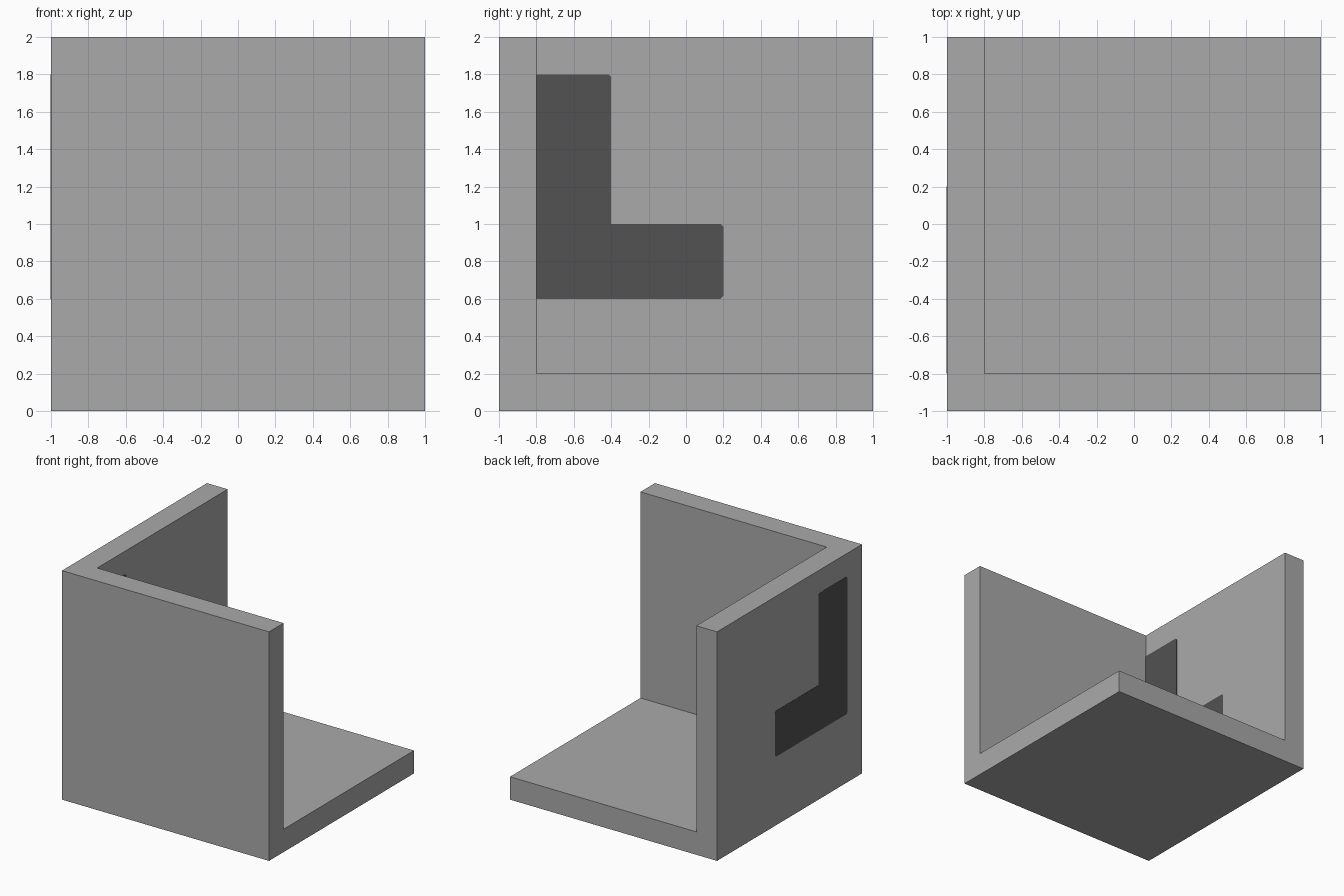
import bpy
import bmesh

if "Cube" in bpy.data.objects:
    bpy.data.objects.remove(bpy.data.objects["Cube"])


def material(name, v):
    m = bpy.data.materials.new(name)
    m.diffuse_color = (v, v, v, 1)
    m.use_nodes = True
    m.node_tree.nodes["Principled BSDF"].inputs["Base Color"].default_value = m.diffuse_color
    return m


GREY = material("light grey", 0.40)
DARK = material("dark grey", 0.085)


def prism(name, profile, axis, lo, hi, mat):
    """Extrude a 2D outline along x (profile y,z) or z (profile x,y)."""
    def place(p, t):
        return (t, p[0], p[1]) if axis == "x" else (p[0], p[1], t)
    bm = bmesh.new()
    face = bm.faces.new([bm.verts.new(place(p, lo)) for p in profile])
    ext = bmesh.ops.extrude_face_region(bm, geom=[face])["geom"]
    shift = (hi - lo, 0, 0) if axis == "x" else (0, 0, hi - lo)
    bmesh.ops.translate(bm, vec=shift,
                        verts=[g for g in ext if isinstance(g, bmesh.types.BMVert)])
    bmesh.ops.recalc_face_normals(bm, faces=bm.faces)
    mesh = bpy.data.meshes.new(name)
    bm.to_mesh(mesh)
    bm.free()
    mesh.materials.append(mat)
    ob = bpy.data.objects.new(name, mesh)
    bpy.context.collection.objects.link(ob)
    return ob


# Square floor slab
prism("floor", [(-1, -1), (1, -1), (1, 1), (-1, 1)], "z", 0, 0.2, GREY)

# Front and left walls as one corner piece
prism("corner_walls", [(-1, -1), (1, -1), (1, -0.8), (-0.8, -0.8), (-0.8, 1), (-1, 1)],
      "z", 0.2, 2, GREY)


# Painted angle-shaped panel on both sides of the left wall, corners slightly clipped
def panel(name, y0, lo, hi):
    c = 0.015
    outline = [(y0 + c, 0.6), (0.2 - c, 0.6), (0.2, 0.6 + c), (0.2, 1 - c), (0.2 - c, 1),
               (-0.4, 1), (-0.4, 1.8 - c), (-0.4 - c, 1.8), (y0 + c, 1.8),
               (y0, 1.8 - c), (y0, 0.6 + c)]
    prism(name, outline, "x", lo, hi, DARK)


panel("inner_panel", -0.82, -0.802, -0.798)   # runs into the front wall
panel("outer_panel", -0.8, -1.002, -0.998)
